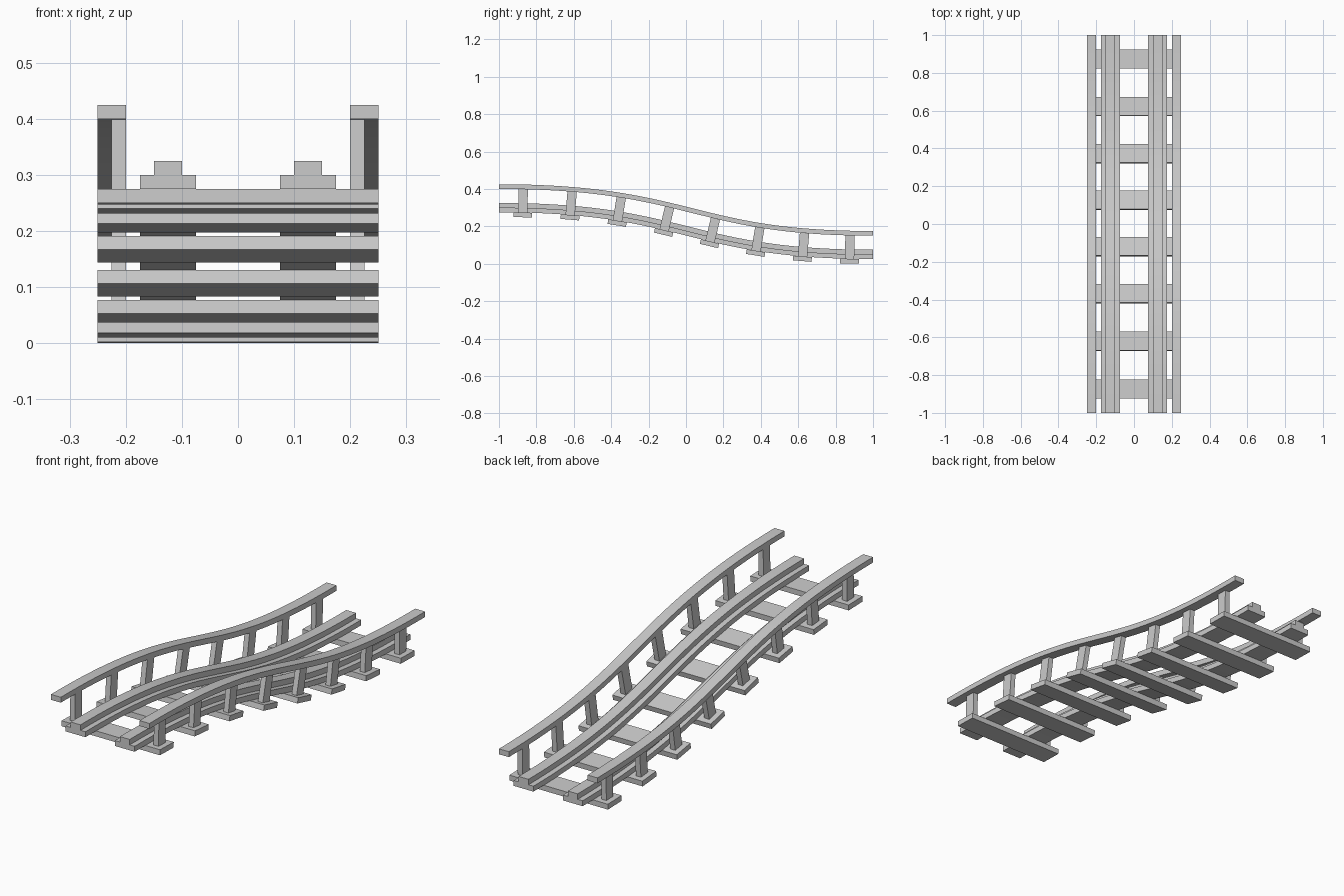
import bpy, bmesh
from mathutils import Vector, Matrix
from mathutils.geometry import interpolate_bezier

if "Cube" in bpy.data.objects:
    bpy.data.objects.remove(bpy.data.objects["Cube"])

STEPS = 48
SLEEPERS = 8

# Slope path (underside of the sleepers), resampled by arc length
fine = interpolate_bezier(Vector((0, -1, 0.25)), Vector((0, 0, 0.25)),
                          Vector((0, 0, 0)), Vector((0, 1, 0)), 1001)
dist = [0.0]
for a, b in zip(fine, fine[1:]):
    dist.append(dist[-1] + (b - a).length)


def frame(t):
    """Matrix at fraction t of the path: x across, y along, z normal."""
    d = t * dist[-1]
    i = next((k for k in range(1, len(dist)) if dist[k] >= d), len(dist) - 1)
    a, b = fine[i - 1], fine[i]
    p = a.lerp(b, (d - dist[i - 1]) / (dist[i] - dist[i - 1]))
    tan = (fine[min(i + 1, 1000)] - fine[max(i - 2, 0)]).normalized()
    if t in (0, 1):
        tan = Vector((0, 1, 0))
    side = Vector((1, 0, 0))
    m = Matrix((side, tan, side.cross(tan))).transposed().to_4x4()
    m.translation = p
    return m


def finish(name, bm, mirror=False, smooth=False):
    bmesh.ops.recalc_face_normals(bm, faces=bm.faces)
    me = bpy.data.meshes.new(name)
    bm.to_mesh(me)
    bm.free()
    ob = bpy.data.objects.new(name, me)
    bpy.context.collection.objects.link(ob)
    if mirror:
        ob.modifiers.new("mirror", 'MIRROR')
    if smooth:
        bpy.ops.object.select_all(action='DESELECT')
        ob.select_set(True)
        bpy.context.view_layer.objects.active = ob
        bpy.ops.object.shade_smooth_by_angle()
    return ob


def sweep(name, profile):
    bm = bmesh.new()
    rings = []
    for i in range(STEPS + 1):
        m = frame(i / STEPS)
        rings.append([bm.verts.new(m @ Vector((x, 0, z))) for x, z in profile])
    n = len(profile)
    for r, q in zip(rings, rings[1:]):
        for k in range(n):
            bm.faces.new((r[k], r[(k + 1) % n], q[(k + 1) % n], q[k]))
    bm.faces.new(rings[0])
    bm.faces.new(rings[-1])
    return finish(name, bm, mirror=True, smooth=True)


def boxes(name, center, size, mirror=False):
    """One box per sleeper position, tilted with the slope."""
    bm = bmesh.new()
    for i in range(SLEEPERS):
        m = frame((i + 0.5) / SLEEPERS) @ Matrix.Translation(center)
        bmesh.ops.create_cube(bm, size=1, matrix=m @ Matrix.Diagonal((*size, 1)))
    return finish(name, bm, mirror)


# Stepped running rails
sweep("running_rails", [(0.075, 0.025), (0.175, 0.025), (0.175, 0.05), (0.15, 0.05),
                        (0.15, 0.075), (0.1, 0.075), (0.1, 0.05), (0.075, 0.05)])
# Handrails
sweep("handrails", [(0.2, 0.15), (0.25, 0.15), (0.25, 0.175), (0.2, 0.175)])
# Sleepers and handrail posts
boxes("sleepers", (0, 0, 0.0125), (0.5, 0.1, 0.025))
boxes("handrail_posts", (0.2125, 0, 0.0875), (0.025, 0.05, 0.125), mirror=True)
